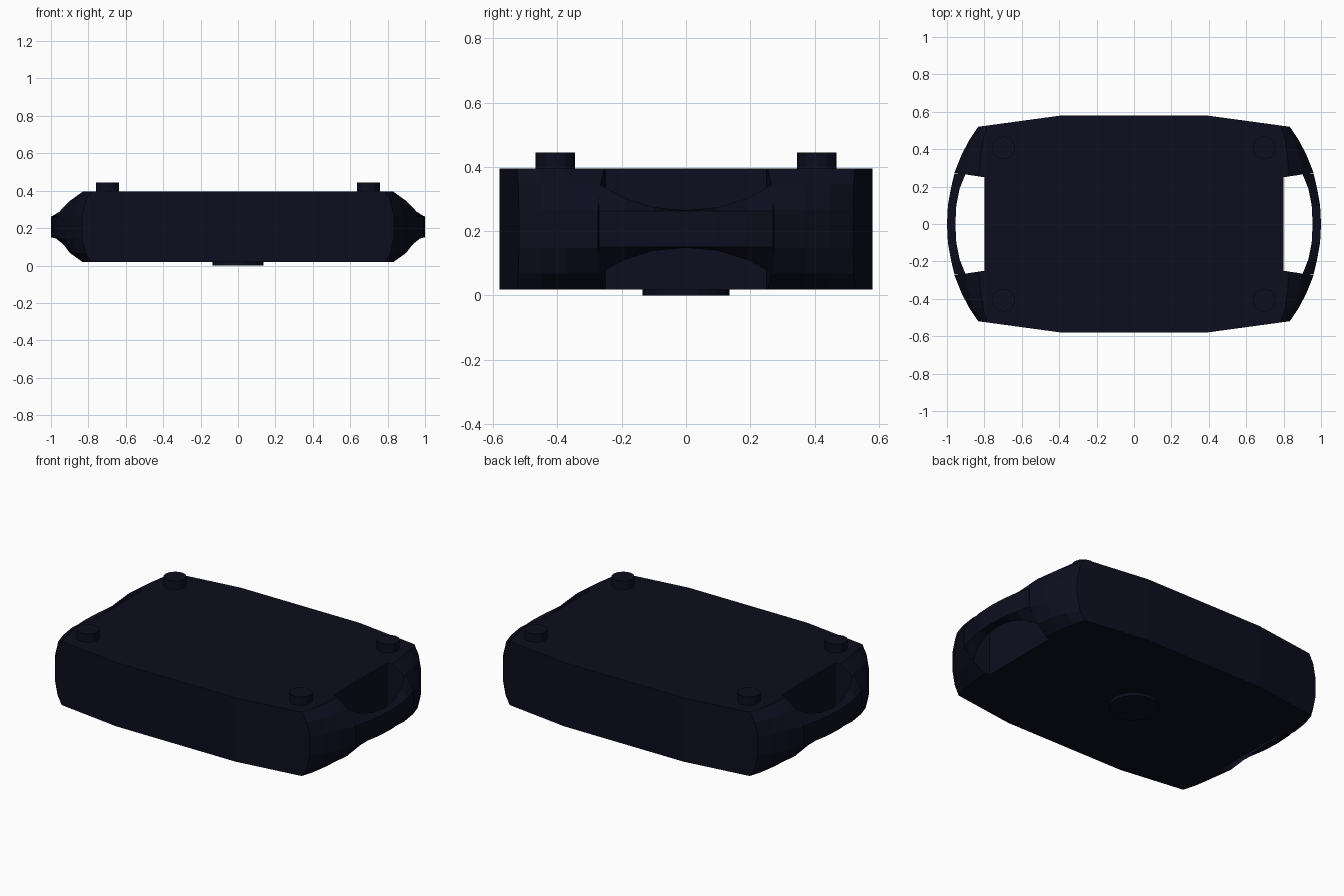
import bpy
import bmesh

cube = bpy.data.objects.get("Cube")
if cube:
    bpy.data.objects.remove(cube, do_unlink=True)

navy = bpy.data.materials.new("dark navy")
navy.use_nodes = True
color = (0.004, 0.004, 0.0135, 1)
navy.diffuse_color = color
bsdf = next(n for n in navy.node_tree.nodes if n.type == "BSDF_PRINCIPLED")
bsdf.inputs["Base Color"].default_value = color

BOTTOM, TOP = 0.018, 0.395
MID = (BOTTOM + TOP) / 2


def finish(name, bm, mirror=None):
    bmesh.ops.recalc_face_normals(bm, faces=bm.faces)
    mesh = bpy.data.meshes.new(name)
    bm.to_mesh(mesh)
    bm.free()
    mesh.materials.append(navy)
    obj = bpy.data.objects.new(name, mesh)
    bpy.context.collection.objects.link(obj)
    if mirror:
        mod = obj.modifiers.new("Mirror", "MIRROR")
        mod.use_axis = mirror
    return obj


def loft(name, rings, caps, mirror):
    """Skin a list of equal-length rings, capping the listed ring indices."""
    bm = bmesh.new()
    loops = [[bm.verts.new(p) for p in ring] for ring in rings]
    for a, b in zip(loops, loops[1:]):
        for i in range(len(a)):
            j = (i + 1) % len(a)
            bm.faces.new((a[i], a[j], b[j], b[i]))
    for c in caps:
        bm.faces.new(loops[c])
    return finish(name, bm, mirror)


def cylinder(name, x, y, radius, z0, z1, sides, mirror=None):
    bm = bmesh.new()
    bmesh.ops.create_cone(bm, cap_ends=True, segments=sides, radius1=radius,
                          radius2=radius, depth=z1 - z0)
    bmesh.ops.translate(bm, verts=bm.verts, vec=(x, y, (z0 + z1) / 2))
    return finish(name, bm, mirror)


# Main body slab between the two rounded ends
quarter = [(0.39, 0.58), (0.78, 0.527), (0.78, 0.25), (0.8, 0.25)]
right = quarter + [(x, -y) for x, y in reversed(quarter)]
outline = right + [(-x, -y) for x, y in right]
loft("main_body", [[(x, y, z) for x, y in outline] for z in (BOTTOM, TOP)],
     (0, 1), None)


# Rounded corner pods: each station gives y and the top, shoulder and side x
def front_plane(x):
    return 0.58 - (x - 0.39) * 0.136


def notch_plane(x):
    return 0.25 + (x - 0.8) * 0.15


def pod_ring(place, top_x, shoulder_x, side_x):
    half = [(0.77, TOP), (top_x, TOP), (shoulder_x, 0.345), (side_x, 0.265)]
    section = half + [(x, 2 * MID - z) for x, z in reversed(half)]
    return [(x, place(x), z) for x, z in section]


loft("corner_pods", [
    pod_ring(front_plane, 0.785, 0.815, 0.833),
    pod_ring(lambda x: 0.45, 0.807, 0.86, 0.88),
    pod_ring(lambda x: 0.37, 0.82, 0.885, 0.922),
    pod_ring(notch_plane, 0.83, 0.9, 0.96),
], (0, 3), (True, True, False))

# Curved carrying handles, flaring in height where they meet the pods
rings = []
for y, inner, outer, z in [(0.27, 0.9, 0.96, 0.345), (0.19, 0.932, 0.979, 0.302),
                           (0.1, 0.95, 0.995, 0.274), (0, 0.955, 1.0, 0.265)]:
    half = [(inner, z), (outer, 0.263)]
    section = half + [(x, 2 * MID - h) for x, h in reversed(half)]
    rings.append([(x, y, h) for x, h in section])
loft("side_handles", rings, (0,), (True, True, False))

# Round corner studs on top and the shallow disc underneath
cylinder("top_studs", 0.697, 0.407, 0.062, TOP - 0.01, 0.445, 12, (True, True, False))
cylinder("bottom_disc", 0, 0, 0.135, 0, BOTTOM + 0.01, 24)
